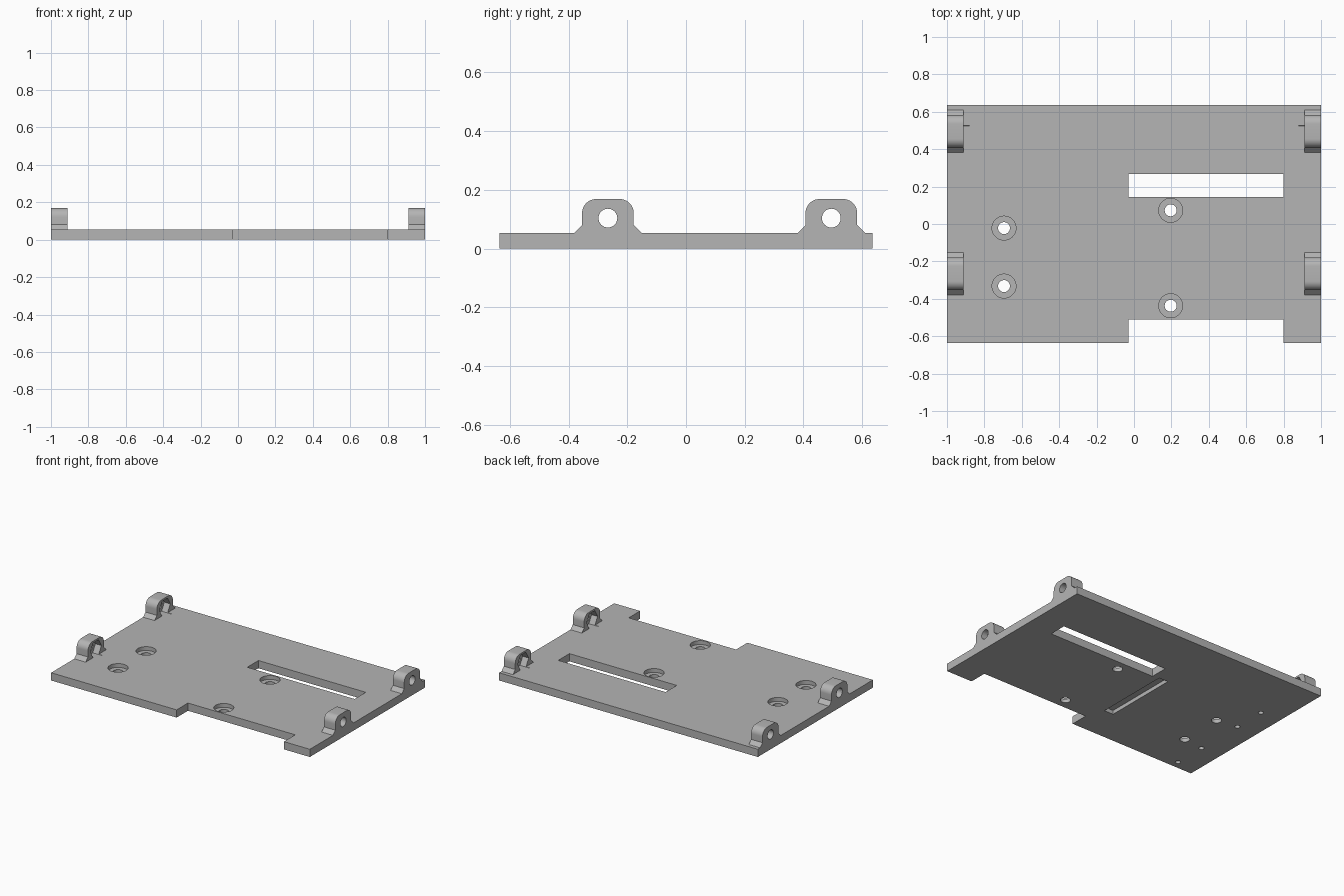
import bpy, bmesh, math
from mathutils import Vector

if "Cube" in bpy.data.objects:
    bpy.data.objects.remove(bpy.data.objects["Cube"])

T = 0.054          # plate thickness
HALF_Y = 0.635
HINGE_Z = 0.104    # height of the lug bores

grey = bpy.data.materials.new("plain grey")
grey.diffuse_color = (0.46, 0.46, 0.46, 1)
grey.use_nodes = True
grey.node_tree.nodes["Principled BSDF"].inputs["Base Color"].default_value = grey.diffuse_color


def prism(name, outline, direction):
    """Extrude a closed outline of 3D points along a direction."""
    bm = bmesh.new()
    face = bm.faces.new([bm.verts.new(p) for p in outline])
    moved = bmesh.ops.extrude_face_region(bm, geom=[face])["geom"]
    bmesh.ops.translate(bm, vec=Vector(direction),
                        verts=[v for v in moved if isinstance(v, bmesh.types.BMVert)])
    bmesh.ops.recalc_face_normals(bm, faces=bm.faces)
    mesh = bpy.data.meshes.new(name)
    bm.to_mesh(mesh)
    bm.free()
    mesh.materials.append(grey)
    obj = bpy.data.objects.new(name, mesh)
    bpy.context.collection.objects.link(obj)
    return obj


def box(name, x0, x1, y0, y1, z0, z1):
    return prism(name, [(x0, y0, z0), (x1, y0, z0), (x1, y1, z0), (x0, y1, z0)], (0, 0, z1 - z0))


def circle(radius, count):
    return [(radius * math.cos(math.tau * i / count), radius * math.sin(math.tau * i / count))
            for i in range(count)]


def upright_hole(name, x, y, radius, z0, z1, count=32):
    return prism(name, [(x + a, y + b, z0) for a, b in circle(radius, count)], (0, 0, z1 - z0))


def cross_hole(name, y, radius, x0, x1, count=32):
    return prism(name, [(x0, y + a, HINGE_Z + b) for a, b in circle(radius, count)], (x1 - x0, 0, 0))


def combine(target, tool, operation):
    mod = target.modifiers.new(operation.lower(), 'BOOLEAN')
    mod.operation, mod.solver, mod.object = operation, 'EXACT', tool
    bpy.context.view_layer.objects.active = target
    bpy.ops.object.modifier_apply(modifier=mod.name)
    bpy.data.objects.remove(tool)


def lug_outline(yc):
    """Rounded tab with flared feet, as (y, z) pairs."""
    w, top, r = 0.088, 0.169, 0.048
    half = [(w + 0.026, T - 0.02), (w + 0.026, T), (w, T + 0.026)]
    half += [(w - r + r * math.cos(a), top - r + r * math.sin(a))
             for a in (math.pi / 2 * i / 10 for i in range(11))]
    return [(yc + y, z) for y, z in half] + [(yc - y, z) for y, z in reversed(half)]


# Plate with the front notch in its outline
plate = prism("mounting_plate", [(x, y, 0) for x, y in (
    (-1, -HALF_Y), (-0.03, -HALF_Y), (-0.03, -0.51), (0.80, -0.51),
    (0.80, -HALF_Y), (1, -HALF_Y), (1, HALF_Y), (-1, HALF_Y))], (0, 0, T))

# Long slot, and shallow groove on the underside
combine(plate, box("slot", -0.03, 0.80, 0.145, 0.268, -0.1, 0.2), 'DIFFERENCE')
combine(plate, box("groove", -0.147, -0.077, -0.38, 0.155, -0.1, 0.027), 'DIFFERENCE')

# Counterbored screw holes
for x, y in ((-0.695, -0.022), (-0.695, -0.332), (0.196, 0.073), (0.196, -0.437)):
    combine(plate, upright_hole("screw_hole", x, y, 0.032, -0.1, 0.2), 'DIFFERENCE')
    combine(plate, upright_hole("screw_head", x, y, 0.064, 0.027, 0.2), 'DIFFERENCE')

# Small blind holes under the plate
for y in (-0.579, -0.35, 0.002, 0.232):
    combine(plate, upright_hole("pilot_hole", -0.846, y, 0.017, -0.1, 0.035, 24), 'DIFFERENCE')

# Side lugs, each with a bore and a hexagonal nut pocket on the inner face
for side in (-1, 1):
    for yc in (-0.266, 0.495):
        lug = prism("side_lug", [(side, y, z) for y, z in lug_outline(yc)], (-side * 0.088, 0, 0))
        combine(plate, lug, 'UNION')
        combine(plate, cross_hole("bore", yc, 0.032, side * 1.1, side * 0.85), 'DIFFERENCE')
        combine(plate, cross_hole("nut_pocket", yc, 0.06, side * 0.958, side * 0.88, 6), 'DIFFERENCE')

# Smooth the rounded walls, keep the edges sharp
bpy.ops.object.select_all(action='DESELECT')
plate.select_set(True)
bpy.context.view_layer.objects.active = plate
bpy.ops.object.shade_smooth_by_angle(angle=math.radians(30))
